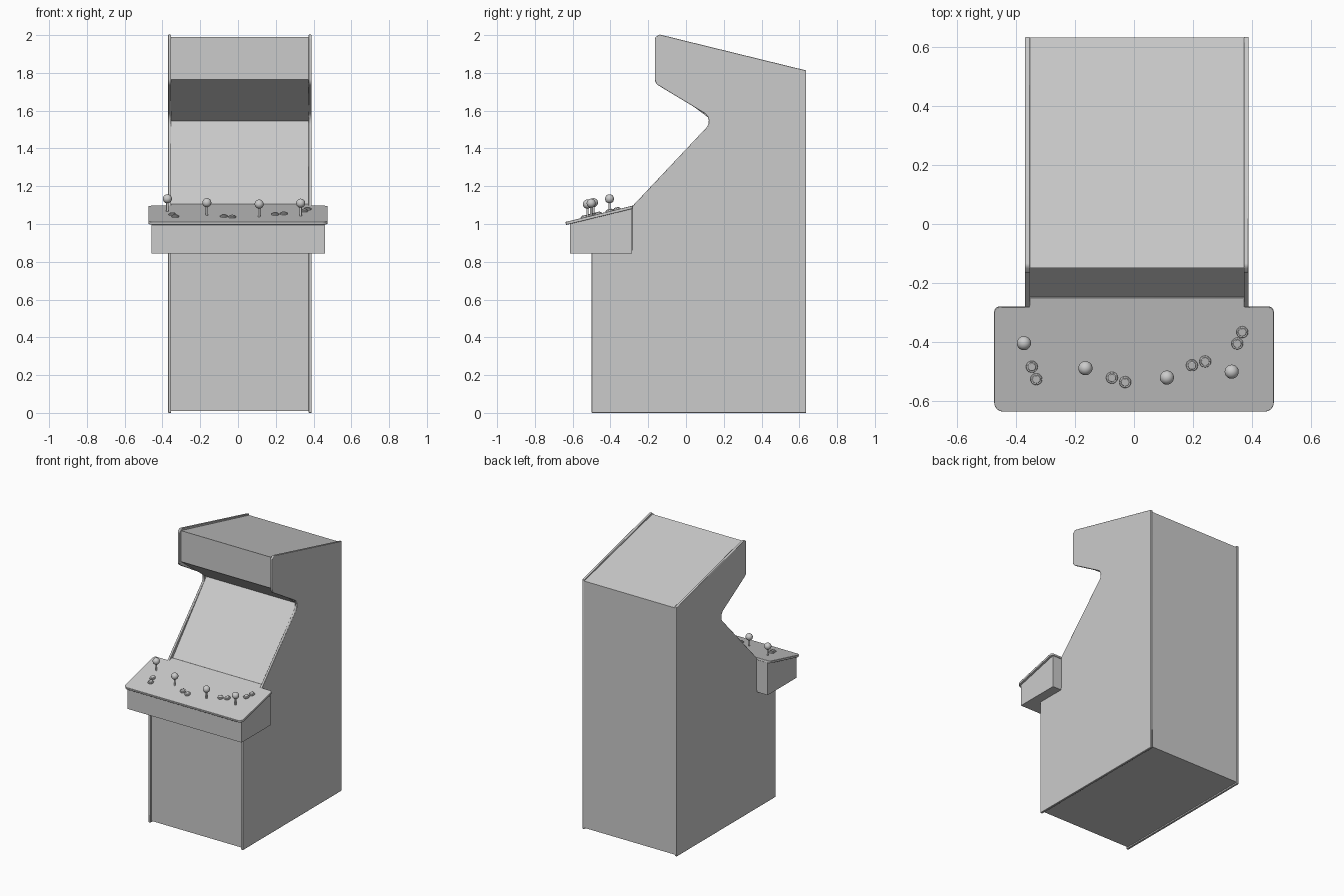
import bpy, bmesh, math
from mathutils import Vector

if "Cube" in bpy.data.objects:
    bpy.data.objects.remove(bpy.data.objects["Cube"])

mat = bpy.data.materials.new("light grey")
mat.diffuse_color = (0.6, 0.6, 0.6, 1)
mat.use_nodes = True
mat.node_tree.nodes["Principled BSDF"].inputs["Base Color"].default_value = mat.diffuse_color


def fillet(points, steps=6):
    """Round the corners of an outline; each point is (u, v[, radius])."""
    out = []
    for i, p in enumerate(points):
        c = Vector(p[:2])
        r = p[2] if len(p) > 2 else 0
        if r == 0:
            out.append(c)
            continue
        a = (Vector(points[i - 1][:2]) - c).normalized()
        b = (Vector(points[(i + 1) % len(points)][:2]) - c).normalized()
        half = a.angle(b) / 2
        d = r / math.tan(half)
        mid = c + (a + b).normalized() * r / math.sin(half)
        v0, v1 = c + a * d - mid, c + b * d - mid
        for k in range(steps + 1):
            t = k / steps
            out.append(mid + (v0 * (1 - t) + v1 * t).normalized() * r)
    return out


def prism(name, verts, offset, bevel=0):
    """Extrude a closed outline of 3D points by an offset."""
    bm = bmesh.new()
    face = bm.faces.new([bm.verts.new(v) for v in verts])
    ext = bmesh.ops.extrude_face_region(bm, geom=[face], use_keep_orig=True)
    moved = [g for g in ext["geom"] if isinstance(g, bmesh.types.BMVert)]
    bmesh.ops.translate(bm, vec=offset, verts=moved)
    bmesh.ops.recalc_face_normals(bm, faces=bm.faces)
    return finish(name, bm, bevel)


def finish(name, bm, bevel=0):
    me = bpy.data.meshes.new(name)
    bm.to_mesh(me)
    bm.free()
    me.materials.append(mat)
    ob = bpy.data.objects.new(name, me)
    bpy.context.collection.objects.link(ob)
    if bevel:
        m = ob.modifiers.new("soft edges", 'BEVEL')
        m.width, m.segments, m.limit_method = bevel, 2, 'ANGLE'
    bpy.ops.object.select_all(action='DESELECT')
    bpy.context.view_layer.objects.active = ob
    ob.select_set(True)
    bpy.ops.object.shade_smooth_by_angle(angle=math.radians(35))
    return ob


def side_prism(name, profile, x0, x1, bevel=0):
    return prism(name, [(x0, p[0], p[1]) for p in fillet(profile)], (x1 - x0, 0, 0), bevel)


# side panels with the stepped cabinet outline
side = [(-0.5, 0), (0.636, 0), (0.636, 1.813), (-0.143, 2.004, 0.02), (-0.165, 1.985, 0.01),
        (-0.165, 1.745, 0.04), (0.15, 1.555, 0.05), (-0.285, 1.093), (-0.285, 0.86), (-0.5, 0.86)]
side_prism("left_side_panel", side, -0.37, -0.354, 0.003)
side_prism("right_side_panel", side, 0.374, 0.39, 0.003)

# recessed body: front door, screen, canopy and sign face
body = [(-0.488, 0.01), (0.634, 0.01), (0.634, 1.803), (-0.15, 1.99),
        (-0.15, 1.765), (0.142, 1.545), (-0.262, 1.08), (-0.262, 0.86), (-0.488, 0.86)]
side_prism("cabinet_body", body, -0.356, 0.376)

# control box
side_prism("control_box", [(-0.615, 0.845), (-0.285, 0.845), (-0.285, 1.083), (-0.615, 1.002)],
           -0.457, 0.46)

# sloped control deck
SLOPE = 0.243


def deck_z(y):
    return 1.011 + (y + 0.638) * SLOPE


deck = [(-0.475, -0.638, 0.03), (0.475, -0.638, 0.03), (0.475, -0.283, 0.018), (0.375, -0.283),
        (0.375, -0.25), (-0.355, -0.25), (-0.355, -0.283), (-0.475, -0.283, 0.018)]
prism("control_deck", [(p.x, p.y, deck_z(p.y)) for p in fillet(deck)], (0, 0.003, -0.016), 0.002)


# joysticks: shaft, ball and a dust washer
def cylinder(name, x, y, z, r, h, tilt=0, bevel=0):
    bm = bmesh.new()
    bmesh.ops.create_cone(bm, cap_ends=True, segments=20, radius1=r, radius2=r, depth=h)
    ob = finish(name, bm, bevel)
    ob.location = (x, y, z)
    ob.rotation_euler.x = tilt


TILT = math.atan(SLOPE)
for i, (x, y) in enumerate([(-0.374, -0.405), (-0.165, -0.49), (0.112, -0.522), (0.332, -0.502)]):
    z = deck_z(y)
    cylinder(f"joystick_shaft_{i}", x, y, z + 0.027, 0.006, 0.07)
    bm = bmesh.new()
    bmesh.ops.create_uvsphere(bm, u_segments=20, v_segments=12, radius=0.024)
    finish(f"joystick_ball_{i}", bm).location = (x, y, z + 0.066)

# button pairs: rim and plunger
buttons = [(-0.347, -0.485), (-0.332, -0.527), (-0.075, -0.522), (-0.03, -0.537),
           (0.197, -0.48), (0.242, -0.467), (0.351, -0.406), (0.368, -0.367)]
for i, (x, y) in enumerate(buttons):
    z = deck_z(y)
    cylinder(f"button_rim_{i}", x, y, z + 0.001, 0.02, 0.012, TILT, 0.002)
    cylinder(f"button_plunger_{i}", x, y, z + 0.005, 0.014, 0.012, TILT, 0.002)
